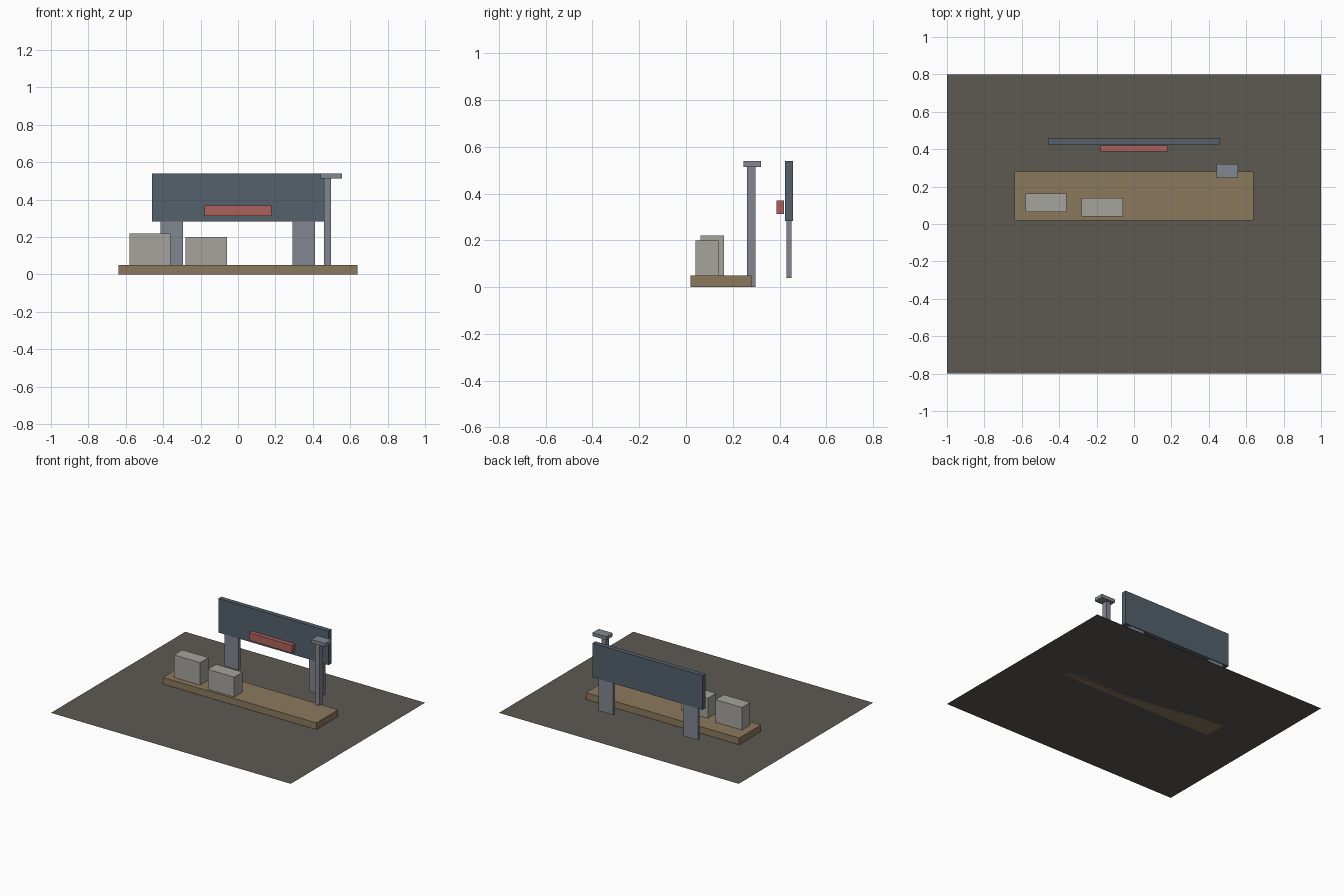
import bpy

if "Cube" in bpy.data.objects:
    bpy.data.objects.remove(bpy.data.objects["Cube"])


def paint(obj, name, color):
    mat = bpy.data.materials.get(name) or bpy.data.materials.new(name)
    mat.diffuse_color = (*color, 1)
    mat.use_nodes = True
    mat.node_tree.nodes["Principled BSDF"].inputs["Base Color"].default_value = mat.diffuse_color
    obj.data.materials.append(mat)


def box(name, x, y, z, mat, color):
    """Box from (min, max) ranges on each axis."""
    ranges = (x, y, z)
    bpy.ops.mesh.primitive_cube_add(size=1, location=[(a + b) / 2 for a, b in ranges])
    obj = bpy.context.object
    obj.name = name
    obj.scale = [b - a for a, b in ranges]
    bpy.ops.object.transform_apply(location=False, rotation=False, scale=True)
    paint(obj, mat, color)
    return obj


STEEL = ("steel", (0.22, 0.24, 0.28))
WOOD = ("wood", (0.26, 0.19, 0.11))
STONE = ("pale_block", (0.38, 0.37, 0.34))
PANEL = ("dark_panel", (0.09, 0.12, 0.15))
RED = ("red", (0.42, 0.12, 0.11))

# Flat floor sheet
bpy.ops.mesh.primitive_plane_add(size=1)
floor = bpy.context.object
floor.name = "floor_sheet"
floor.scale = (2, 1.6, 1)
bpy.ops.object.transform_apply(scale=True)
paint(floor, "floor", (0.11, 0.10, 0.085))

# Wooden platform with two blocks on it
box("platform", (-0.64, 0.64), (0.02, 0.28), (0, 0.05), *WOOD)
box("tall_block", (-0.58, -0.36), (0.063, 0.163), (0.05, 0.22), *STONE)
box("short_block", (-0.28, -0.06), (0.04, 0.14), (0.05, 0.20), *STONE)

# Back board on two flat legs, with a red bar in front
box("back_board", (-0.46, 0.46), (0.423, 0.458), (0.283, 0.54), *PANEL)
for side, cx in (("left", -0.355), ("right", 0.352)):
    box(side + "_board_leg", (cx - 0.06, cx + 0.06), (0.429, 0.452), (0.04, 0.285), *STEEL)
box("red_bar", (-0.18, 0.18), (0.388, 0.42), (0.312, 0.37), *RED)

# Post with offset cap
box("post", (0.46, 0.498), (0.26, 0.298), (0, 0.515), *STEEL)
box("post_cap", (0.44, 0.556), (0.245, 0.32), (0.514, 0.54), *STEEL)
